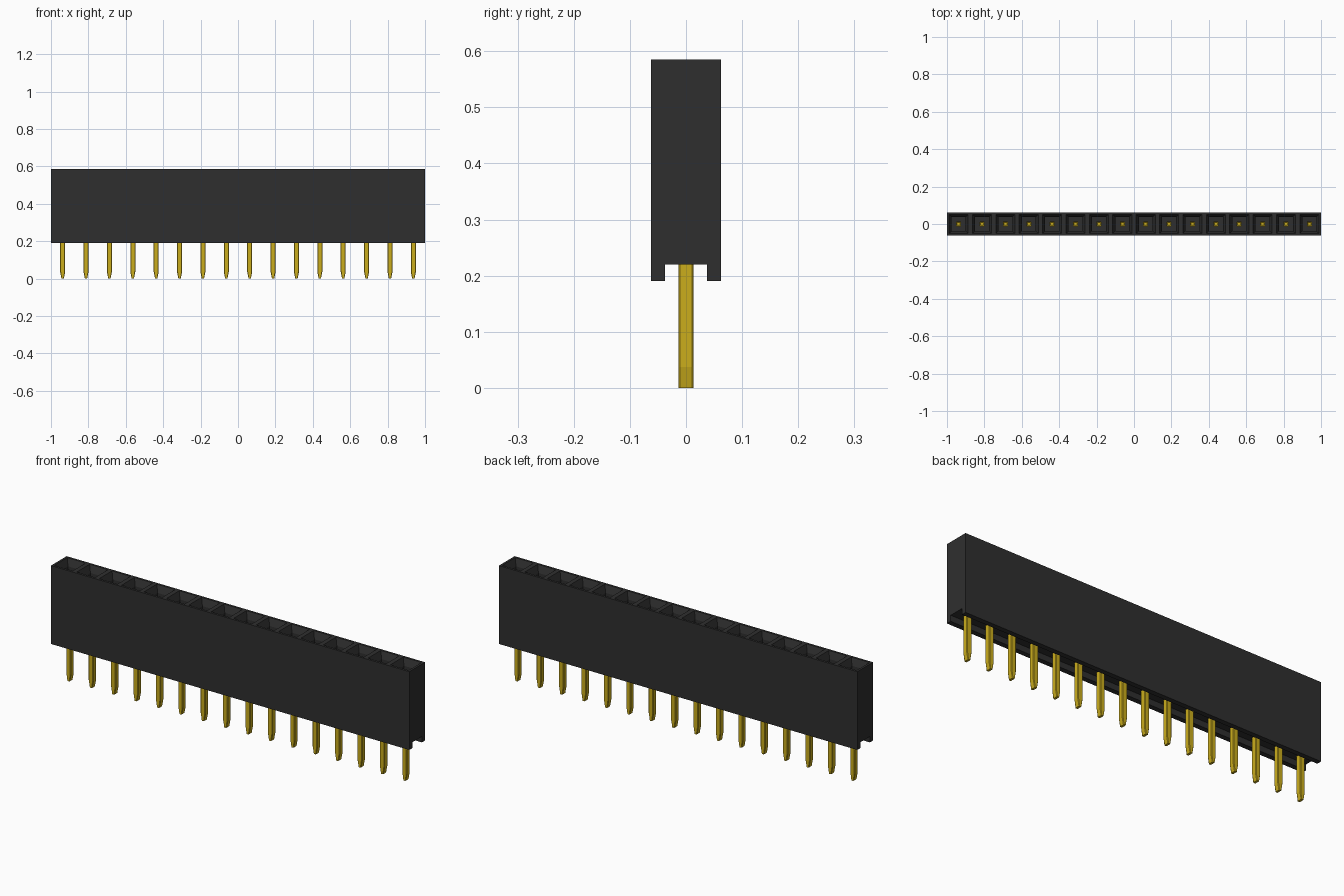
import bpy
import bmesh

cube = bpy.data.objects.get("Cube")
if cube:
    bpy.data.objects.remove(cube, do_unlink=True)

COUNT = 16
PITCH = 2 / COUNT


def make_material(name, rgb):
    mat = bpy.data.materials.new(name)
    mat.use_nodes = True
    mat.diffuse_color = (*rgb, 1)
    mat.node_tree.nodes["Principled BSDF"].inputs["Base Color"].default_value = (*rgb, 1)
    return mat


def add_object(name, bm, mat):
    bmesh.ops.recalc_face_normals(bm, faces=bm.faces)
    mesh = bpy.data.meshes.new(name)
    bm.to_mesh(mesh)
    bm.free()
    mesh.materials.append(mat)
    obj = bpy.data.objects.new(name, mesh)
    bpy.context.collection.objects.link(obj)
    return obj


black = make_material("black plastic", (0.028, 0.028, 0.028))
gold = make_material("gold plating", (0.60, 0.42, 0.012))

# Housing: grooved profile swept along x, one section per socket
half = [(0.0625, 0.585), (0.0625, 0.19), (0.0375, 0.19), (0.0375, 0.22)]
profile = half + [(-y, z) for y, z in reversed(half)]
bm = bmesh.new()
rings = [[bm.verts.new((-1 + i * PITCH, y, z)) for y, z in profile]
         for i in range(COUNT + 1)]
tops = []
for a, b in zip(rings, rings[1:]):
    for k in range(len(profile)):
        j = (k + 1) % len(profile)
        face = bm.faces.new((a[k], a[j], b[j], b[k]))
        if j == 0:
            tops.append(face)
bm.faces.new(rings[0])
bm.faces.new(rings[-1])
bmesh.ops.recalc_face_normals(bm, faces=bm.faces)

# Sockets: rim, sloped lead-in, then a straight square shaft
bmesh.ops.inset_individual(bm, faces=tops, thickness=0.016)
bmesh.ops.inset_individual(bm, faces=tops, thickness=0.02, depth=-0.035)
shaft = bmesh.ops.extrude_discrete_faces(bm, faces=tops)["faces"]
bmesh.ops.translate(bm, verts=[v for f in shaft for v in f.verts], vec=(0, 0, -0.22))
add_object("socket_housing", bm, black)

# Pins: chamfered bars with a wedge tip, ending in a contact inside the shaft
HALF = 0.0135
CHAMFER = 0.003
corner = [(HALF, HALF - CHAMFER), (HALF - CHAMFER, HALF)]
outline = corner + [(-x, y) for x, y in reversed(corner)]
outline += [(-x, -y) for x, y in outline]
levels = [(0.0, 0.45), (0.037, 1), (0.42, 1)]
for i in range(COUNT):
    bm = bmesh.new()
    cx = -1 + (i + 0.5) * PITCH
    loops = [[bm.verts.new((cx + x * taper, y, z)) for x, y in outline]
             for z, taper in levels]
    for a, b in zip(loops, loops[1:]):
        for k in range(len(outline)):
            j = (k + 1) % len(outline)
            bm.faces.new((a[k], a[j], b[j], b[k]))
    bm.faces.new(loops[0])
    cap = bm.faces.new(loops[-1])
    bmesh.ops.recalc_face_normals(bm, faces=bm.faces)
    bmesh.ops.inset_individual(bm, faces=[cap], thickness=0.006, depth=-0.006)
    add_object(f"pin_{i + 1}", bm, gold)
